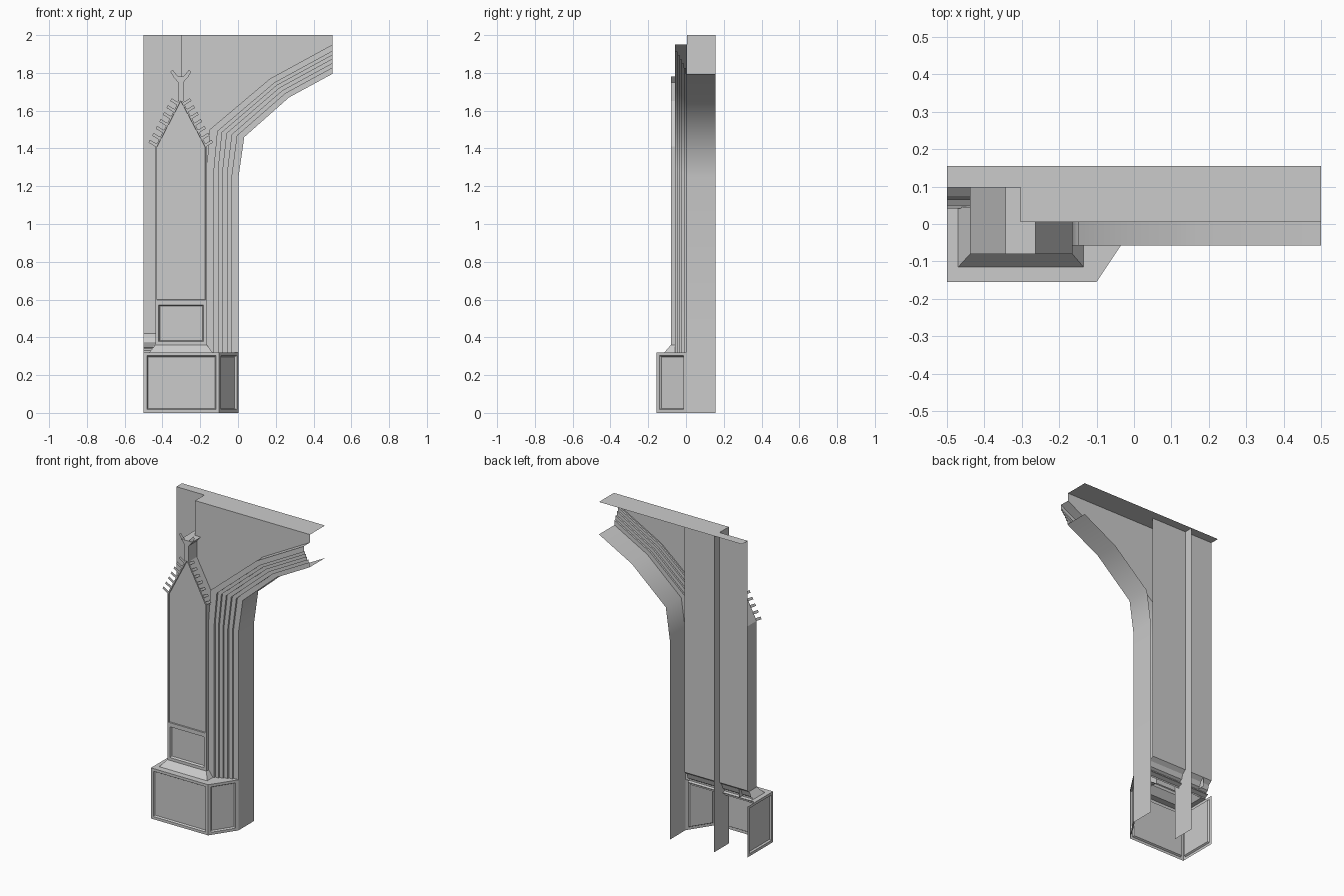
import bpy, bmesh, math
from mathutils import Vector

if "Cube" in bpy.data.objects:
    bpy.data.objects.remove(bpy.data.objects["Cube"])


def finish(name, bm, smooth=0):
    me = bpy.data.meshes.new(name)
    bm.to_mesh(me)
    bm.free()
    ob = bpy.data.objects.new(name, me)
    bpy.context.collection.objects.link(ob)
    if smooth:
        bpy.ops.object.select_all(action='DESELECT')
        ob.select_set(True)
        bpy.context.view_layer.objects.active = ob
        bpy.ops.object.shade_smooth_by_angle(angle=math.radians(smooth))
    return ob


def polys(name, faces):
    """Separate flat faces."""
    bm = bmesh.new()
    for f in faces:
        bm.faces.new([bm.verts.new(p) for p in f])
    bmesh.ops.remove_doubles(bm, verts=bm.verts, dist=0.0005)
    return finish(name, bm)


def sheet(name, rows, smooth=0):
    """Quads lofted between rows of points."""
    bm = bmesh.new()
    vs = [[bm.verts.new(p) for p in r] for r in rows]
    for a, b in zip(vs, vs[1:]):
        for i in range(len(a) - 1):
            bm.faces.new((a[i], a[i + 1], b[i + 1], b[i]))
    return finish(name, bm, smooth)


def panel(name, pts, outward, margin, bevel, depth):
    """Flat face with a plain border and a sunk field."""
    bm = bmesh.new()
    f = bm.faces.new([bm.verts.new(p) for p in pts])
    f.normal_update()
    if f.normal.dot(Vector(outward)) < 0:
        f.normal_flip()
    bmesh.ops.inset_individual(bm, faces=[f], thickness=margin, use_even_offset=True)
    bmesh.ops.inset_individual(bm, faces=[f], thickness=bevel, depth=-depth, use_even_offset=True)
    return finish(name, bm)


BACK, WALL, RECESS, FACE = 0.155, 0.005, 0.098, -0.08
MID = -0.303

# Arch: inner edge and hood edge, with stepped orders between them
inner = [(0.003, 0.32), (0.003, 1.25), (0.033, 1.46), (0.27, 1.67), (0.5, 1.795)]
hood = [(-0.165, 0.32), (-0.165, 1.3), (-0.15, 1.5), (0.17, 1.77), (0.5, 1.95)]
steps = [0.2, 0.35, 0.5, 0.64, 0.77]
profile, y = [(0, 0.0)], 0.0
for f in steps:
    profile.append((f, y))
    y -= 0.0115
    profile.append((f, y))
profile += [(1, y), (1, WALL)]
sheet("arch_moulding", [
    [(a[0] + (b[0] - a[0]) * f, yy, a[1] + (b[1] - a[1]) * f) for f, yy in profile]
    for a, b in zip(inner, hood)], smooth=50)
reveal = [(0.003, 0)] + inner
sheet("arch_reveal", [[(x, BACK, z), (x, 0, z)] for x, z in reveal], smooth=50)

# Main wall above the hood and behind the pier
sheet("spandrel_wall", [[(x, WALL, z), (x, WALL, 2)] for x, z in
                        [(MID, 0.32), (-0.1651, 0.32)] + hood[1:]])
polys("wall_return", [[(MID, WALL, 0), (MID, BACK, 0), (MID, BACK, 2), (MID, WALL, 2)]])
polys("top_cap", [
    [(-0.5, RECESS, 2), (MID, RECESS, 2), (MID, BACK, 2), (-0.5, BACK, 2)],
    [(MID, WALL, 2), (0.5, WALL, 2), (0.5, BACK, 2), (MID, BACK, 2)]])

# Recessed wall with a string course at its foot, running on behind the main wall
course = [(RECESS, 2), (RECESS, 0.42), (0.075, 0.40), (0.065, 0.37), (0.05, 0.36),
          (0.05, 0.35), (0.065, 0.345), (0.065, 0.34), (0.042, 0.33), (0.042, 0.32)]
sheet("recess_wall", [[(-0.5, yy, z), (-0.058, yy, z)] for yy, z in course])

# Pier with panelled front, gable and sides running back to the walls
L, R, SH, AP = -0.438, -0.165, 1.41, 1.67
panel("pier_lower_panel", [(L, FACE, 0.36), (R, FACE, 0.36), (R, FACE, 0.59), (L, FACE, 0.59)],
      (0, -1, 0), 0.018, 0.006, 0.012)
panel("pier_gable_panel", [(L, FACE, 0.59), (R, FACE, 0.59), (R, FACE, SH), (MID, FACE, AP),
                           (L, FACE, SH)], (0, -1, 0), 0.008, 0.001, 0.008)
sheet("pier_left_side", [[(x, FACE, z), (x, RECESS, z)] for x, z in
                         [(L, 0.36), (L, SH), (MID, AP)]])
sheet("pier_right_side", [[(x, FACE, z), (x, WALL, z)] for x, z in
                          [(R, 0.36), (R, SH), (MID, AP)]])

# Finial: flared neck with a flat top, mirrored about the gable centre
half = [(0.014, 1.65), (0.014, 1.75), (0.04, 1.78), (0, 1.78)]
for side, s, back in (("left", -1, RECESS), ("right", 1, WALL)):
    out = [(MID + s * dx, z) for dx, z in half]
    sheet("finial_" + side, [[(x, FACE, z), (x, back, z)] for x, z in out])
    polys("finial_front_" + side, [[(x, FACE, z) for x, z in out + [(MID, 1.65)]]])

# Crockets: small flat pegs up both gable slopes, and the fork on the finial
pegs = []
for s in (-1, 1):
    a, b = Vector((s * 0.135, 0, SH)), Vector((s * 0.02, 0, AP - 0.04))
    along = (b - a).normalized()
    outv = Vector((s * 0.85, 0, 0.5)).normalized()
    for i in range(7):
        p = a.lerp(b, i / 6) + Vector((MID, FACE + 0.003, 0))
        q = p + outv * 0.042
        w = along * 0.016
        pegs.append([p, q, q + w, p + w])
    pegs.append([(MID + s * dx, FACE + 0.003, z) for dx, z in
                 [(0.033, 1.77), (0.055, 1.805), (0.044, 1.817), (0.014, 1.78)]])
polys("crockets", pegs)

# Sloping skirt between pier and plinth
sheet("pier_skirt", [
    [(-0.47, 0.045, 0.32), (-0.47, -0.115, 0.32), (-0.135, -0.115, 0.32), (-0.135, -0.05, 0.32)],
    [(L, 0.045, 0.36), (L, FACE, 0.36), (R, FACE, 0.36), (R, -0.05, 0.36)]])

# Plinth with three sunk panels and a flat top
H = 0.32
foot = [(-0.5, RECESS), (-0.5, -BACK), (-0.1, -BACK), (0.003, 0)]
for name, a, b, n in (("left", foot[0], foot[1], (-1, 0, 0)),
                      ("front", foot[1], foot[2], (0, -1, 0)),
                      ("splay", foot[2], foot[3], (1, -0.6, 0))):
    panel("plinth_" + name, [(*a, 0), (*b, 0), (*b, H), (*a, H)], n, 0.017, 0.006, 0.01)
polys("plinth_top", [
    [(-0.5, -BACK, H), (-0.1, -BACK, H), (-0.1, -0.115, H), (-0.5, -0.115, H)],
    [(-0.5, -0.115, H), (-0.47, -0.115, H), (-0.47, 0.045, H), (-0.5, 0.045, H)],
    [(-0.135, -0.115, H), (-0.1, -0.155, H), (0.003, 0, H), (-0.165, 0, H)]])
